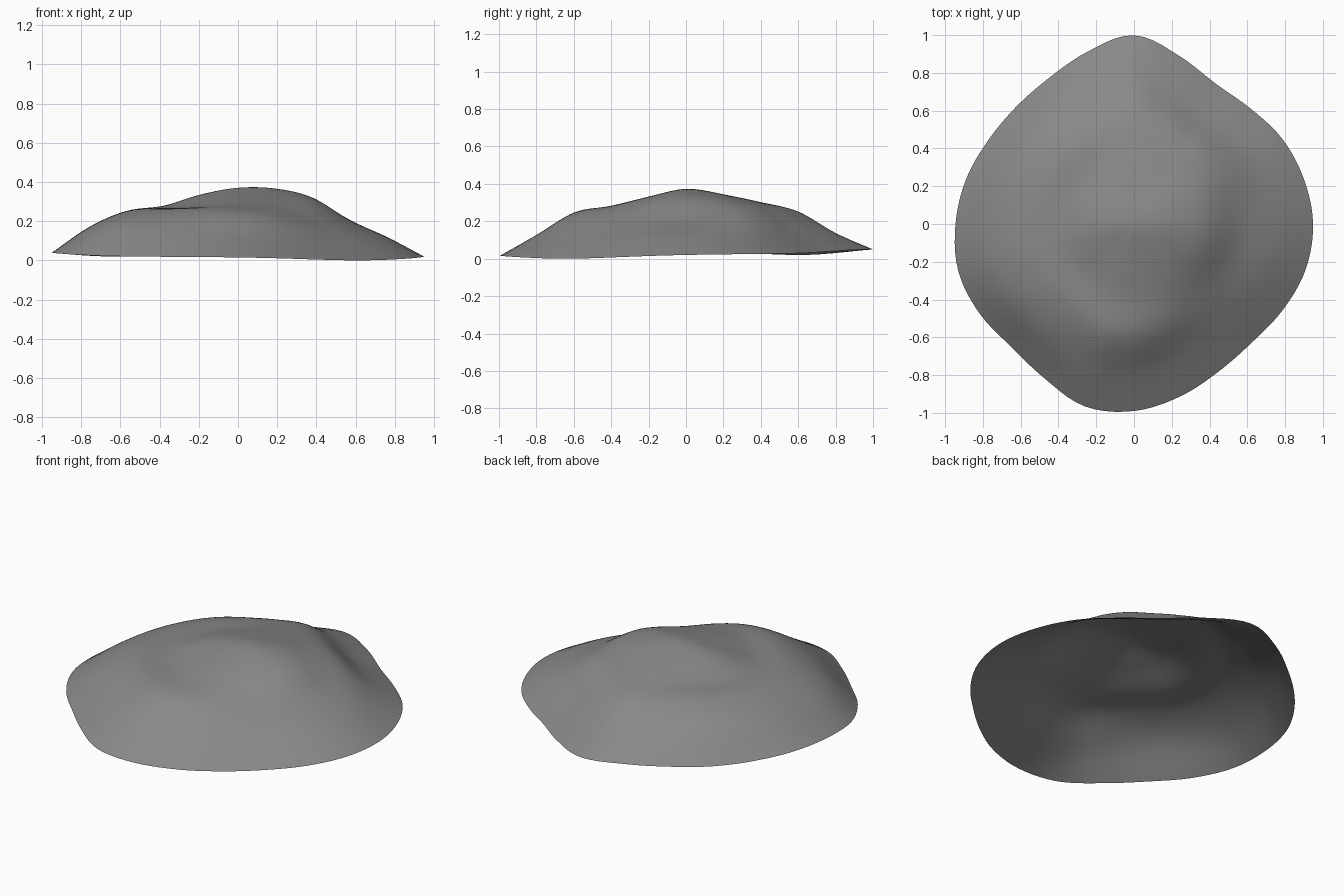
import bpy, math

if "Cube" in bpy.data.objects:
    bpy.data.objects.remove(bpy.data.objects["Cube"])

# outline radius every 15 degrees, counter-clockwise from +x
OUTLINE = [.948, .93, .905, .868, .86, .922, .999, .945, .895, .88, .89, .92,
           .945, .963, .945, .92, .945, 1.0, .99, .945, .90, .885, .91, .94]
# heights from near the centre to the rim, every 45 degrees
PROFILES = [
    [.366, .320, .205, .120, .020],   # right
    [.360, .323, .265, .125, .030],
    [.342, .302, .252, .137, .050],   # back
    [.338, .286, .263, .188, .020],
    [.336, .279, .252, .170, .040],   # left
    [.328, .276, .256, .178, .022],
    [.330, .284, .244, .122, .015],   # front
    [.350, .298, .205, .105, .000],
]
PEAK = .370
SEGS, RINGS = 120, 40


def cubic(p0, p1, p2, p3, t):
    return p1 + .5 * t * (p2 - p0 + t * (2*p0 - 5*p1 + 4*p2 - p3 + t * (3*(p1 - p2) + p3 - p0)))


def around(values, u):
    """Smooth periodic lookup, u in turns."""
    n = len(values)
    f = u * n
    i = math.floor(f)
    return cubic(*(values[(i + k) % n] for k in (-1, 0, 1, 2)), f - i)


def height(u, t):
    """Smooth height along the spoke u at radial fraction t."""
    row = [PEAK] + [around([p[k] for p in PROFILES], u) for k in range(5)]
    opposite = around([p[0] for p in PROFILES], u + .5)
    row = [opposite] + row + [2 * row[5] - row[4]]
    i = min(int(t * 5), 4)
    return cubic(*row[i:i + 4], t * 5 - i)


# open rock shell built as a polar height field
verts, faces = [(0, 0, PEAK)], []
for r in range(1, RINGS + 1):
    t = r / RINGS
    for s in range(SEGS):
        u = s / SEGS
        a, rad = u * math.tau, t * around(OUTLINE, u)
        verts.append((rad * math.cos(a), rad * math.sin(a), height(u, t)))
for s in range(SEGS):
    n = (s + 1) % SEGS
    faces.append((0, 1 + s, 1 + n))
    for r in range(RINGS - 1):
        b = 1 + r * SEGS
        faces.append((b + s, b + SEGS + s, b + SEGS + n, b + n))

mesh = bpy.data.meshes.new("rock_mound")
mesh.from_pydata(verts, [], faces)
mesh.shade_smooth()
rock = bpy.data.objects.new("rock_mound", mesh)
bpy.context.collection.objects.link(rock)

# dark grey stone
stone = bpy.data.materials.new("dark_stone")
stone.diffuse_color = (.25, .25, .25, 1)
stone.use_nodes = True
stone.node_tree.nodes["Principled BSDF"].inputs["Base Color"].default_value = stone.diffuse_color
mesh.materials.append(stone)
